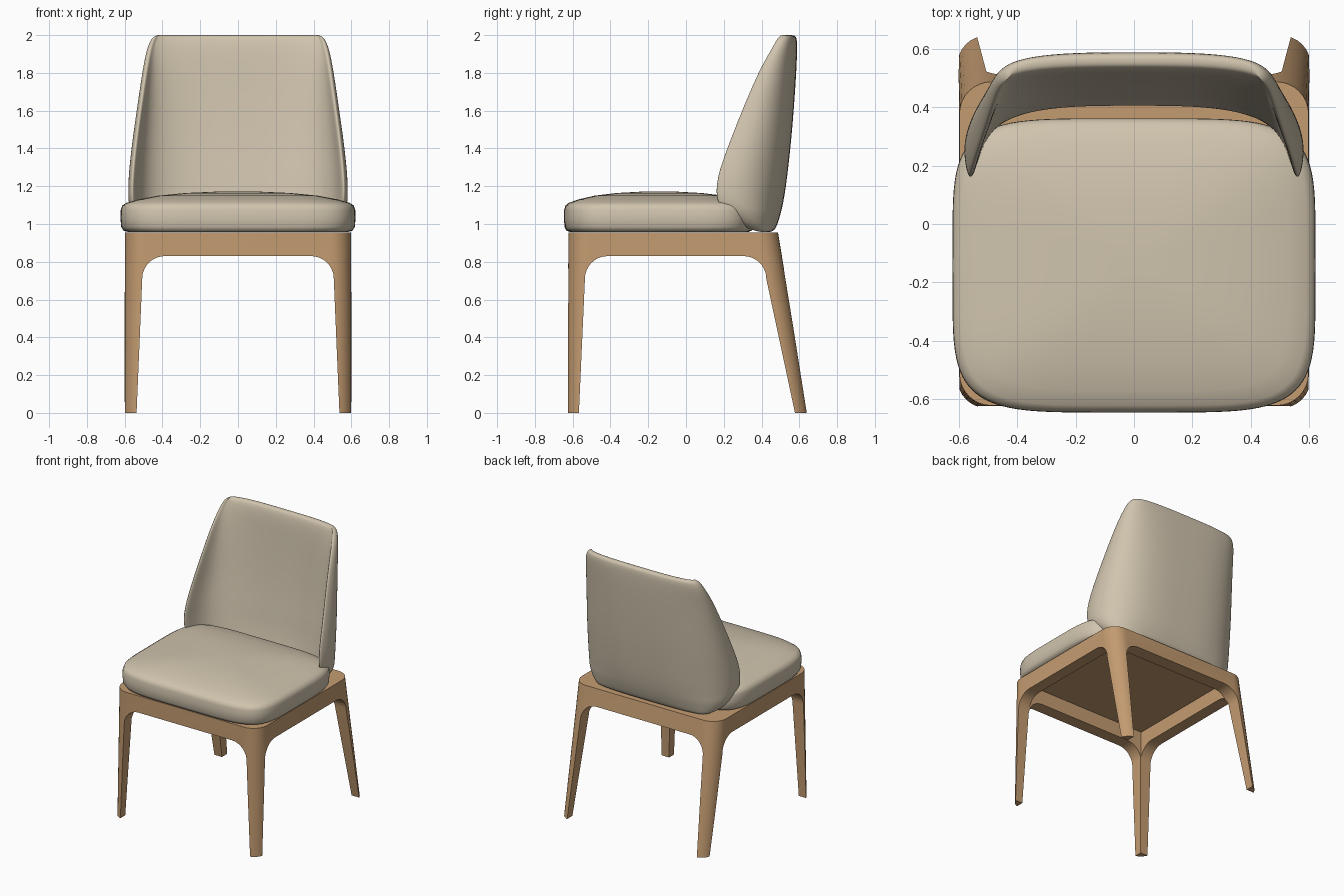
import bpy, bmesh, math
from math import sin, cos, pi

cube = bpy.data.objects.get("Cube")
if cube:
    bpy.data.objects.remove(cube, do_unlink=True)


def make_material(name, color):
    mat = bpy.data.materials.new(name)
    mat.use_nodes = True
    mat.diffuse_color = color
    bsdf = next(n for n in mat.node_tree.nodes if n.type == 'BSDF_PRINCIPLED')
    bsdf.inputs["Base Color"].default_value = color
    bsdf.inputs["Roughness"].default_value = 0.7
    return mat


fabric = make_material("beige fabric", (0.63, 0.55, 0.42, 1))
wood = make_material("light wood", (0.55, 0.33, 0.165, 1))


def new_object(name, bm, mat):
    bmesh.ops.recalc_face_normals(bm, faces=bm.faces)
    mesh = bpy.data.meshes.new(name)
    bm.to_mesh(mesh)
    bm.free()
    obj = bpy.data.objects.new(name, mesh)
    bpy.context.collection.objects.link(obj)
    mesh.materials.append(mat)
    return obj


def smooth(obj, degrees):
    bpy.ops.object.select_all(action='DESELECT')
    obj.select_set(True)
    bpy.context.view_layer.objects.active = obj
    bpy.ops.object.shade_smooth_by_angle(angle=math.radians(degrees))


def loft(rings, cap=True):
    """Join closed rings of points with quads."""
    bm = bmesh.new()
    loops = [[bm.verts.new(p) for p in ring] for ring in rings]
    n = len(loops[0])
    for low, high in zip(loops, loops[1:]):
        for i in range(n):
            j = (i + 1) % n
            bm.faces.new((low[i], low[j], high[j], high[i]))
    if cap:
        bm.faces.new(loops[0])
        bm.faces.new(loops[-1])
    return bm, loops


def spow(value, power):
    return math.copysign(abs(value) ** power, value)


# --- Wooden frame: rounded splayed block, cut by two arches and a recess ---
def rounded_rect(half_x, front, back, radius, z, steps=8):
    points = []
    corners = [(1, back, -1), (-1, back, -1), (-1, front, 1), (1, front, 1)]
    for k, (sx, y, inward) in enumerate(corners):
        cx, cy = sx * (half_x - radius), y + inward * radius
        for i in range(steps + 1):
            a = (k + i / steps) * pi / 2
            points.append((cx + radius * cos(a), cy + radius * sin(a), z))
    return points


def arch_profile(left_foot, left_knee, right_foot, right_knee, r=0.12, top=0.83):
    knee = top - r
    arc = [i * pi / 20 for i in range(11)]
    left = [(left_knee + r * (1 - cos(a)), knee + r * sin(a)) for a in arc]
    right = [(right_knee - r * (1 - cos(a)), knee + r * sin(a)) for a in arc]
    # extend the feet slightly below the floor for a clean cut
    drop = 0.1
    ext = drop / knee
    start = (left_foot - (left_knee - left_foot) * ext, -drop)
    end = (right_foot - (right_knee - right_foot) * ext, -drop)
    return [start] + left + right[::-1] + [end]


bm, _ = loft([rounded_rect(0.605, -0.63, 0.645, 0.1, 0),
              rounded_rect(0.598, -0.622, 0.487, 0.11, 0.955)])
frame = new_object("frame_with_legs", bm, wood)

front_arch = arch_profile(-0.537, -0.507, 0.537, 0.507)
side_arch = arch_profile(-0.567, -0.535, 0.577, 0.425)
recess = [(-0.51, -0.53), (0.51, -0.53), (0.51, 0.405), (-0.51, 0.405)]
cutter_rings = {
    "front_arch_cutter": [[(x, y, z) for x, z in front_arch] for y in (-1, 1)],
    "side_arch_cutter": [[(x, y, z) for y, z in side_arch] for x in (-1, 1)],
    "recess_cutter": [[(x, y, z) for x, y in recess] for z in (0.75, 0.94)],
}
cutters = []
for name, rings in cutter_rings.items():
    cutter = new_object(name, loft(rings)[0], wood)
    cutter.hide_render = True
    cutters.append(cutter)
    mod = frame.modifiers.new(name, 'BOOLEAN')
    mod.operation = 'DIFFERENCE'
    mod.solver = 'EXACT'
    mod.object = cutter

bpy.context.view_layer.update()
evaluated = frame.evaluated_get(bpy.context.evaluated_depsgraph_get())
frame_mesh = bpy.data.meshes.new_from_object(evaluated)
frame.modifiers.clear()
frame.data = frame_mesh
for cutter in cutters:
    bpy.data.objects.remove(cutter, do_unlink=True)
smooth(frame, 30)

# --- Seat cushion: squarish outline with a crowned top ---
seat_levels = [(0.3, 0.957), (0.93, 0.957), (0.975, 0.965), (0.995, 0.985),
               (1, 1.03), (0.998, 1.075), (0.985, 1.098), (0.95, 1.112),
               (0.85, 1.13), (0.68, 1.15), (0.45, 1.164), (0.2, 1.171), (0.05, 1.172)]
rings = []
for scale, z in seat_levels:
    ring = []
    for i in range(96):
        a = 2 * pi * i / 96
        ring.append((0.622 * scale * spow(cos(a), 0.4),
                     -0.142 + 0.504 * scale * spow(sin(a), 0.4), z))
    rings.append(ring)
seat = new_object("seat_cushion", loft(rings)[0], fabric)
smooth(seat, 60)

# --- Backrest: padded shell whose wings wrap forward near the seat ---
# level: height, wing tip y, outer back y, outer half width, thickness
back_levels = [
    (0.957, 0.40, 0.45, 0.45, 0.03),
    (0.97, 0.33, 0.473, 0.51, 0.065),
    (1.01, 0.255, 0.488, 0.56, 0.085),
    (1.06, 0.20, 0.503, 0.59, 0.09),
    (1.10, 0.152, 0.512, 0.602, 0.09),
    (1.17, 0.137, 0.525, 0.606, 0.09),
    (1.27, 0.15, 0.538, 0.602, 0.09),
    (1.42, 0.207, 0.555, 0.585, 0.085),
    (1.62, 0.29, 0.572, 0.555, 0.08),
    (1.82, 0.38, 0.585, 0.525, 0.075),
    (1.93, 0.45, 0.589, 0.502, 0.07),
    (1.985, 0.48, 0.587, 0.475, 0.055),
    (2.0, 0.50, 0.575, 0.44, 0.03),
]
STEPS = 48


def back_section(z, tip, back, width, thick):
    half_w, depth = width - thick / 2, back - thick / 2 - tip

    def middle(a):
        return half_w * spow(cos(a), 0.66), tip + depth * max(sin(a), 0) ** 0.66

    outer, inner = [], []
    for i in range(STEPS + 1):
        a = pi * (0.004 + 0.992 * i / STEPS)
        x, y = middle(a)
        x0, y0 = middle(a - 0.004)
        x1, y1 = middle(a + 0.004)
        length = math.hypot(x1 - x0, y1 - y0)
        nx, ny = (y1 - y0) / length, (x0 - x1) / length
        u = abs(2 * a / pi - 1)
        t = thick / 2 * math.sqrt(1 - u ** 4)
        outer.append((x + nx * t, y + ny * t, z))
        inner.append((x - nx * t, y - ny * t, z))
    return outer + inner[::-1]


bm, loops = loft([back_section(*level) for level in back_levels], cap=False)
for loop in (loops[0], loops[-1]):
    for i in range(STEPS):
        bm.faces.new((loop[i], loop[i + 1], loop[-2 - i], loop[-1 - i]))
backrest = new_object("backrest", bm, fabric)
subsurf = backrest.modifiers.new("soft padding", 'SUBSURF')
subsurf.levels = subsurf.render_levels = 2
smooth(backrest, 180)
